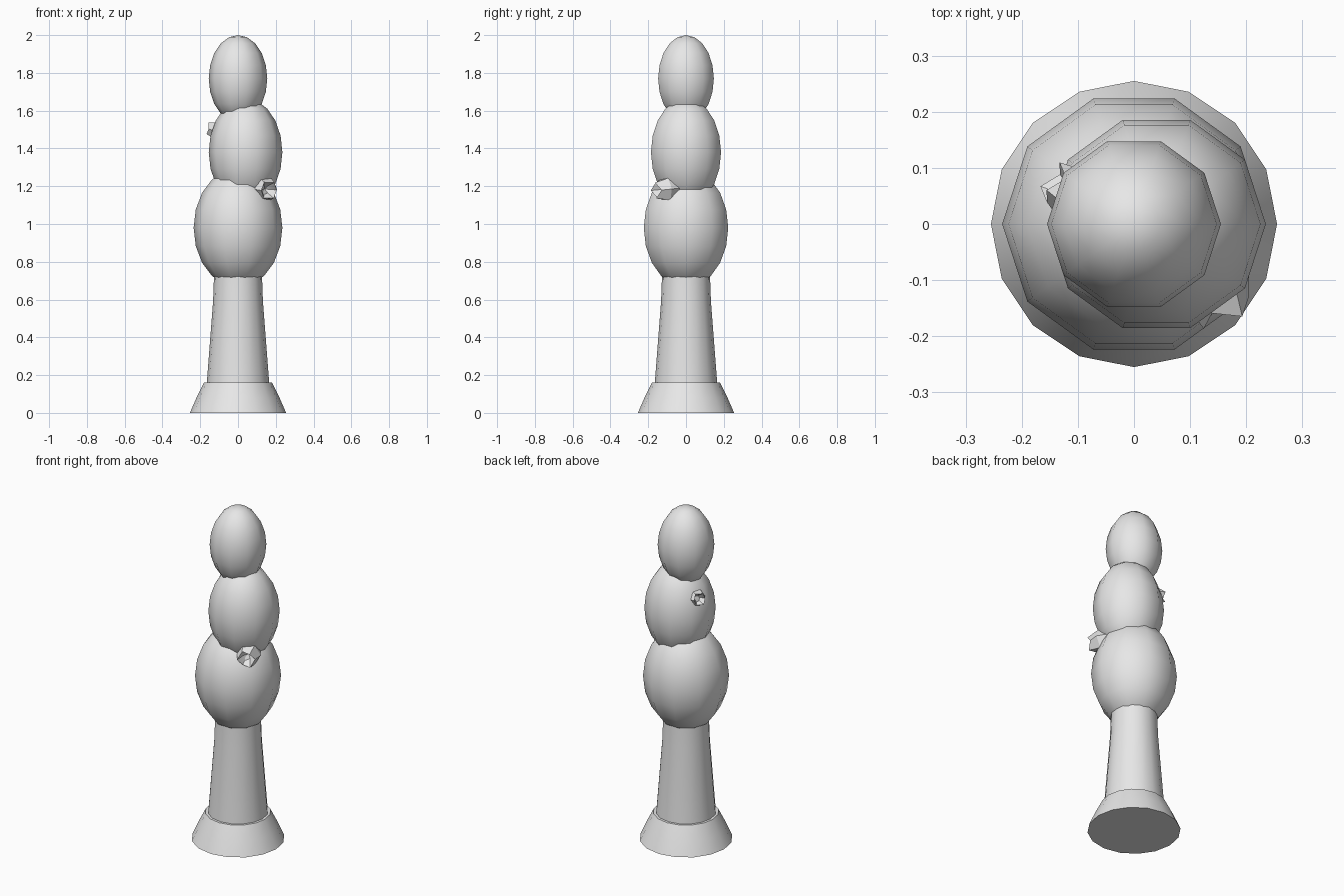
import bpy, bmesh
from math import sin, cos, pi, radians
from mathutils import Vector

cube = bpy.data.objects.get("Cube")
if cube:
    bpy.data.objects.remove(cube)

grey = bpy.data.materials.new("light_grey")
grey.use_nodes = True
grey.diffuse_color = (0.8, 0.8, 0.8, 1)
grey.node_tree.nodes["Principled BSDF"].inputs["Base Color"].default_value = (0.8, 0.8, 0.8, 1)


def lathe(name, profile, sides, angle, location=(0, 0, 0), axis=None, zigzag=None):
    """Spin (radius, height) points round z; zigzag = (ring, step) raises every other point."""
    bm = bmesh.new()
    rings = []
    for r, (radius, height) in enumerate(profile):
        if radius == 0:
            rings.append([bm.verts.new((0, 0, height))] * sides)
            continue
        ring = []
        for i in range(sides):
            a = 2 * pi * i / sides
            lift = zigzag[1] * (i % 2) if zigzag and zigzag[0] == r else 0
            ring.append(bm.verts.new((radius * cos(a), radius * sin(a), height + lift)))
        rings.append(ring)
    for low, high in zip(rings, rings[1:]):
        for i in range(sides):
            j = (i + 1) % sides
            corners = dict.fromkeys((low[i], low[j], high[j], high[i]))
            bm.faces.new(list(corners))
    bmesh.ops.recalc_face_normals(bm, faces=bm.faces)
    mesh = bpy.data.meshes.new(name)
    bm.to_mesh(mesh)
    bm.free()
    mesh.materials.append(grey)
    obj = bpy.data.objects.new(name, mesh)
    obj.location = location
    if axis:
        obj.rotation_euler = Vector(axis).to_track_quat("Z", "Y").to_euler()
    bpy.context.collection.objects.link(obj)
    bpy.ops.object.select_all(action="DESELECT")
    obj.select_set(True)
    bpy.context.view_layer.objects.active = obj
    bpy.ops.object.shade_smooth_by_angle(angle=radians(angle))
    return obj


# Trunk with a flared foot
lathe("trunk", [(0, 0), (0.255, 0), (0.22, 0.08), (0.18, 0.16), (0.165, 0.16),
                (0.132, 0.59), (0.127, 0.73), (0.12, 0.9), (0, 0.9)], 16, 40)


# Three stacked egg-shaped foliage masses
def foliage(name, x, z, radius, half_height):
    steps = 10
    arc = [(radius * sin(pi * k / steps) if 0 < k < steps else 0,
            -half_height * cos(pi * k / steps)) for k in range(steps + 1)]
    lathe(name, arc, 10, 60, (x, 0, z))


foliage("lower_foliage", 0, 0.98, 0.235, 0.315)
foliage("middle_foliage", 0.04, 1.38, 0.195, 0.285)
foliage("top_foliage", 0, 1.77, 0.155, 0.23)


# Small open buds poking out of the foliage
def bud(name, location, axis, size):
    shape = [(0, -0.07), (0.045, -0.07), (0.068, 0.0), (0.048, 0.05), (0.025, 0.02), (0, 0.0)]
    lathe(name, [(r * size, h * size) for r, h in shape], 6, 30,
          location, axis, (3, 0.025 * size))


bud("front_bud", (0.142, -0.1, 1.185), (0.35, -0.9, -0.1), 1.0)
bud("back_bud", (-0.105, 0.05, 1.495), (-0.8, 0.5, 0.2), 0.75)
